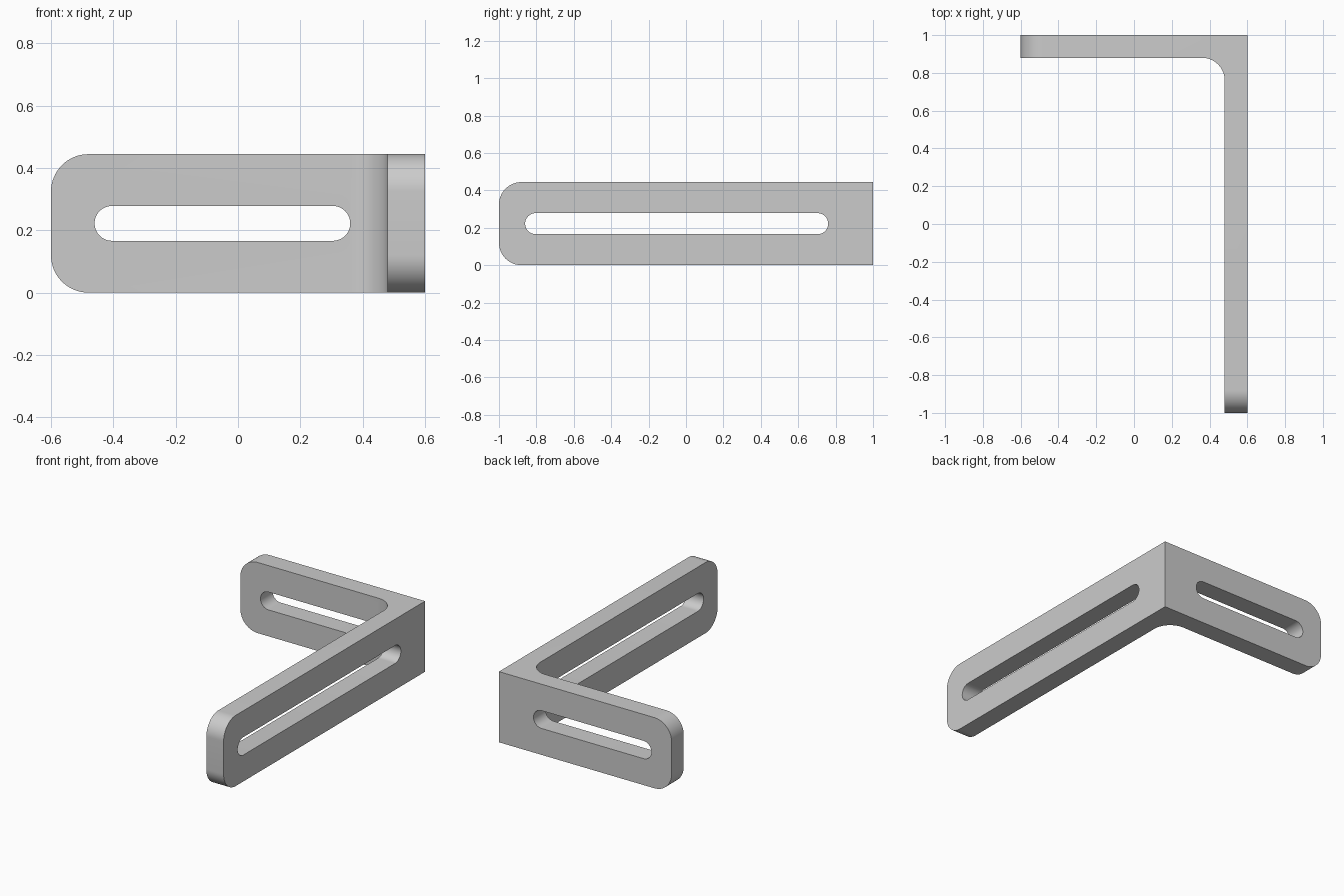
import bpy
import bmesh
from math import cos, sin, pi, radians
from mathutils import Vector

if "Cube" in bpy.data.objects:
    bpy.data.objects.remove(bpy.data.objects["Cube"], do_unlink=True)

HX, HY, HEIGHT = 0.6, 1.0, 0.444   # half width, half depth, height
THICK, ROUND = 0.12, 0.12          # plate thickness, corner radius
SLOT_R = 0.056

grey = bpy.data.materials.new("light grey")
grey.use_nodes = True
colour = (0.6, 0.6, 0.6, 1)
grey.diffuse_color = colour
grey.node_tree.nodes["Principled BSDF"].inputs["Base Color"].default_value = colour


def prism(name, outline, offset, round_edge=None):
    """Extrude a closed outline by offset and round the chosen edges."""
    bm = bmesh.new()
    face = bm.faces.new([bm.verts.new(p) for p in outline])
    top = bmesh.ops.extrude_face_region(bm, geom=[face])["geom"]
    bmesh.ops.translate(bm, vec=offset,
                        verts=[v for v in top if isinstance(v, bmesh.types.BMVert)])
    if round_edge:
        bmesh.ops.bevel(bm, geom=[e for e in bm.edges if round_edge(e)],
                        offset=ROUND, offset_type='OFFSET', segments=16,
                        profile=0.5, affect='EDGES')
    bmesh.ops.recalc_face_normals(bm, faces=bm.faces)
    mesh = bpy.data.meshes.new(name)
    bm.to_mesh(mesh)
    bm.free()
    mesh.materials.append(grey)
    obj = bpy.data.objects.new(name, mesh)
    bpy.context.collection.objects.link(obj)
    return obj


def rounded(edge):
    """Inner vertical corner, and the short edges at both free ends."""
    a, b = (v.co for v in edge.verts)
    mid, run = (a + b) / 2, b - a
    if abs(run.z) > 0.1:
        return abs(mid.x - HX + THICK) < 0.01 and abs(mid.y - HY + THICK) < 0.01
    return run.length < THICK + 0.01 and (mid.x < 0.01 - HX or mid.y < 0.01 - HY)


def slot_cutter(name, start, end, along, through):
    """Stadium-shaped cutter running from start to end."""
    along, up = Vector(along), Vector((0, 0, 1))
    outline = []
    for centre, turn in ((end - SLOT_R, -pi / 2), (start + SLOT_R, pi / 2)):
        for i in range(25):
            a = turn + pi * i / 24
            outline.append(Vector(through[0]) + along * (centre + SLOT_R * cos(a))
                           + up * (HEIGHT / 2 + SLOT_R * sin(a)))
    obj = prism(name, outline, Vector(through[1]))
    obj.hide_render = True
    return obj


# L-shaped bracket body
corners = [(-HX, HY), (-HX, HY - THICK), (HX - THICK, HY - THICK),
           (HX - THICK, -HY), (HX, -HY), (HX, HY)]
bracket = prism("angle_bracket", [(x, y, 0) for x, y in corners],
                Vector((0, 0, HEIGHT)), rounded)

# Long slot in each arm
cutters = [
    slot_cutter("short_arm_slot", -0.46, 0.36, (1, 0, 0),
                ((0, HY - 0.2, 0), (0, 0.3, 0))),
    slot_cutter("long_arm_slot", -0.86, 0.76, (0, 1, 0),
                ((HX - 0.2, 0, 0), (0.3, 0, 0))),
]
bpy.ops.object.select_all(action='DESELECT')
bpy.context.view_layer.objects.active = bracket
bracket.select_set(True)
for cutter in cutters:
    mod = bracket.modifiers.new(cutter.name, 'BOOLEAN')
    mod.operation, mod.solver, mod.object = 'DIFFERENCE', 'EXACT', cutter
    bpy.ops.object.modifier_apply(modifier=mod.name)
    bpy.data.objects.remove(cutter, do_unlink=True)

bpy.ops.object.shade_smooth_by_angle(angle=radians(30))
